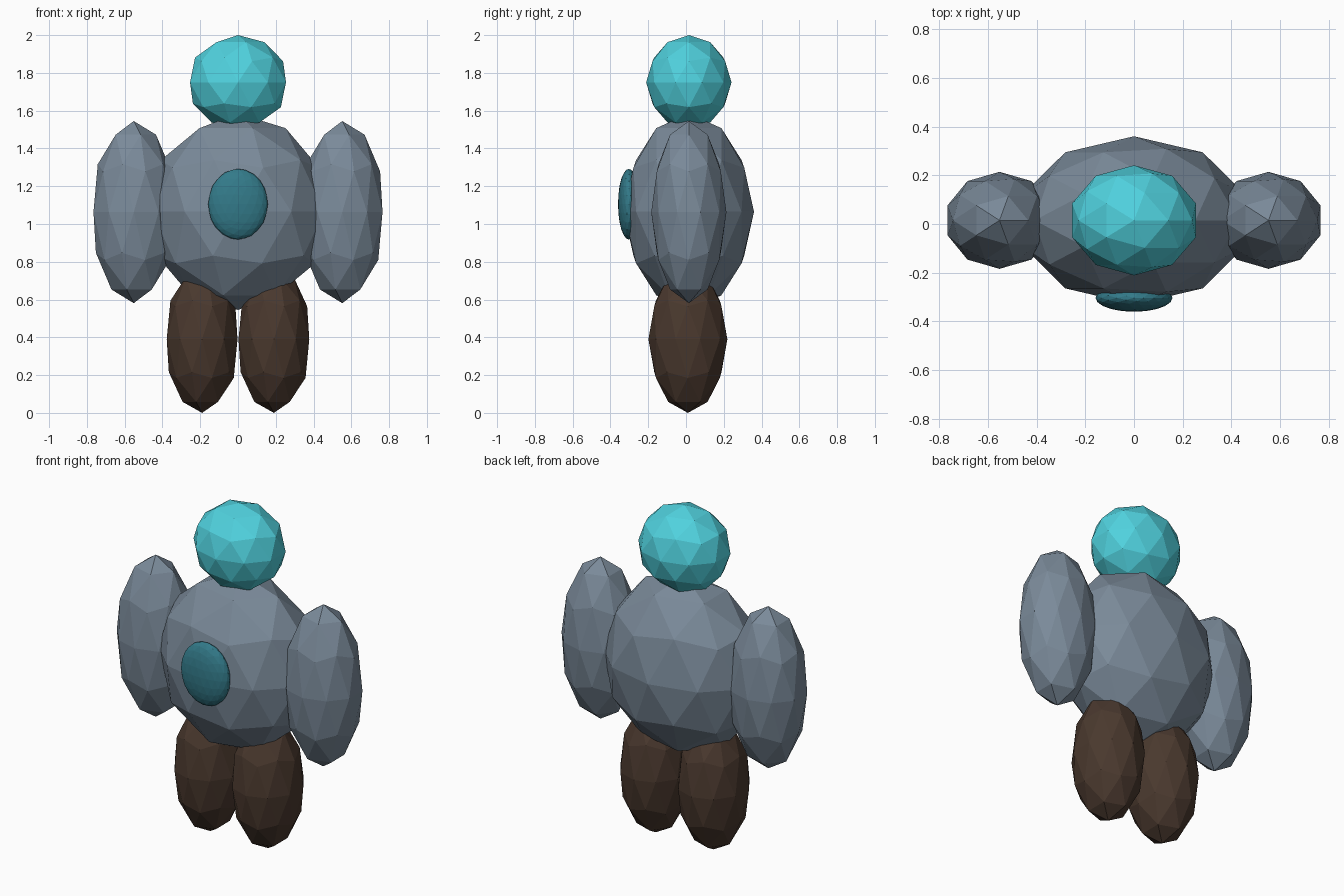
import bpy

if "Cube" in bpy.data.objects:
    bpy.data.objects.remove(bpy.data.objects["Cube"])


def material(name, rgb):
    m = bpy.data.materials.new(name)
    m.diffuse_color = (*rgb, 1.0)
    m.use_nodes = True
    m.node_tree.nodes["Principled BSDF"].inputs["Base Color"].default_value = m.diffuse_color
    return m


STONE = material("stone", (0.195, 0.254, 0.32))
CYAN = material("cyan", (0.08, 0.64, 0.73))
TEAL = material("teal", (0.033, 0.196, 0.253))
BROWN = material("brown", (0.068, 0.04, 0.027))


def blob(name, center, radii, mat, detail=2):
    """Flat-shaded icosphere stretched to the given radii."""
    bpy.ops.mesh.primitive_ico_sphere_add(subdivisions=detail, radius=1, location=center)
    ob = bpy.context.object
    ob.name = name
    ob.scale = radii
    bpy.ops.object.transform_apply(location=False, rotation=False, scale=True)
    ob.data.materials.append(mat)
    return ob


Y = 0.015

# Torso and head
blob("body", (0, Y, 1.065), (0.48, 0.345, 0.52), STONE)
blob("head", (0, Y, 1.75), (0.267, 0.226, 0.25), CYAN)

# Finely faceted disc on the chest
blob("chest_gem", (0, -0.303, 1.105), (0.158, 0.057, 0.187), TEAL, detail=3)

# Paired limbs
for side, s in (("left", -1), ("right", 1)):
    blob(side + "_arm", (s * 0.552, Y, 1.063), (0.224, 0.199, 0.482), STONE)
    blob(side + "_leg", (s * 0.19, Y - 0.005, 0.39), (0.197, 0.209, 0.39), BROWN)
